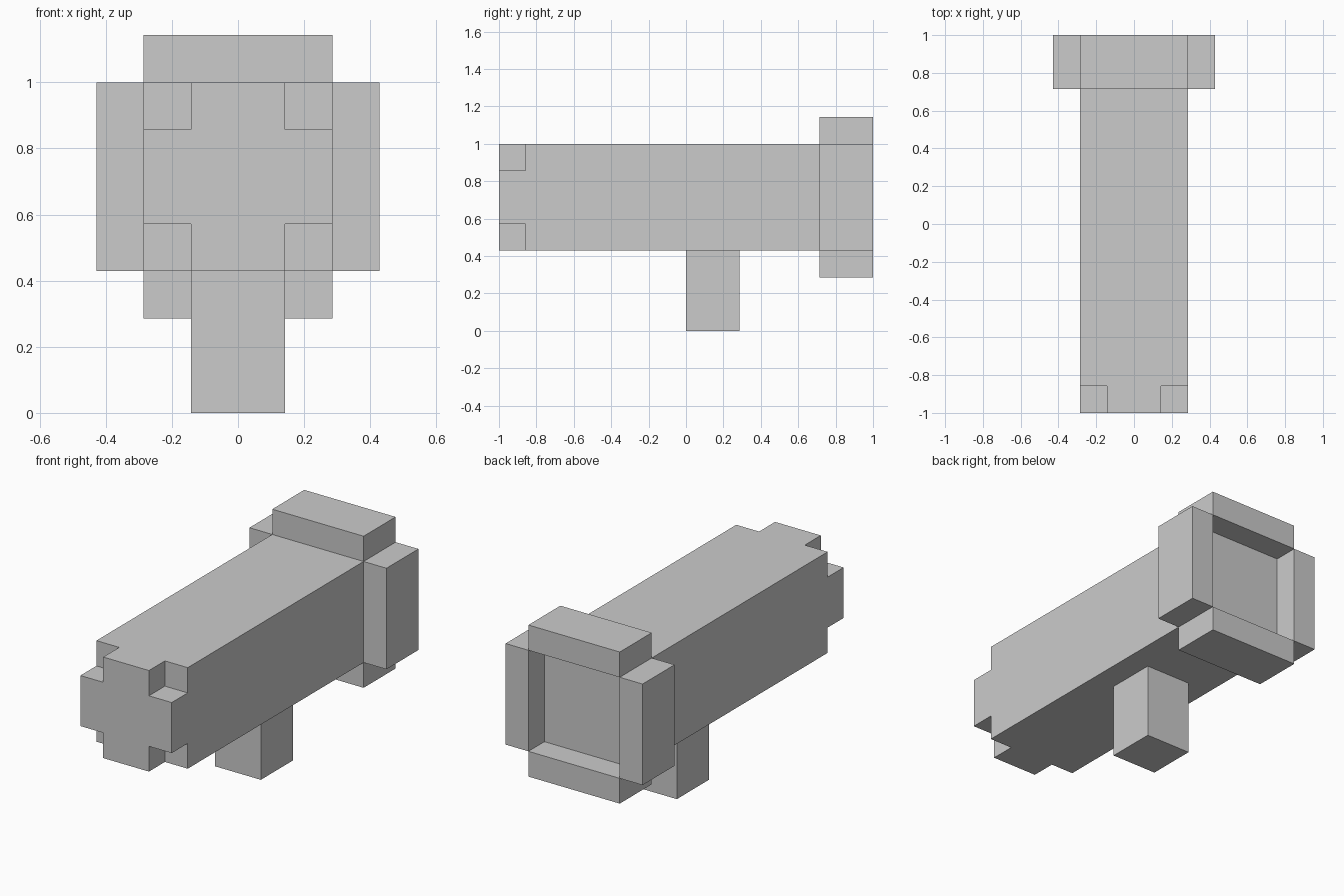
import bpy, bmesh

if "Cube" in bpy.data.objects:
    bpy.data.objects.remove(bpy.data.objects["Cube"])

U = 1 / 7  # the whole model sits on a grid of 1/7 unit


def prism(name, profile, y0, y1):
    """Extrude an (x, z) outline from y0 to y1, all in grid units."""
    bm = bmesh.new()
    face = bm.faces.new([bm.verts.new((x * U, y0 * U, z * U)) for x, z in profile])
    ext = bmesh.ops.extrude_face_region(bm, geom=[face])["geom"]
    verts = [g for g in ext if isinstance(g, bmesh.types.BMVert)]
    bmesh.ops.translate(bm, verts=verts, vec=(0, (y1 - y0) * U, 0))
    bmesh.ops.recalc_face_normals(bm, faces=bm.faces)
    mesh = bpy.data.meshes.new(name)
    bm.to_mesh(mesh)
    bm.free()
    obj = bpy.data.objects.new(name, mesh)
    bpy.context.collection.objects.link(obj)
    return obj


def box(name, x0, x1, y0, y1, z0, z1):
    return prism(name, [(x0, z0), (x1, z0), (x1, z1), (x0, z1)], y0, y1)


# Long square barrel, stopping short of the rear to leave a recess
box("barrel", -2, 2, -6, 6, 3, 7)

# Cross-shaped nose: the barrel's front end with notched corners
prism("nose", [(-1, 3), (1, 3), (1, 4), (2, 4), (2, 6), (1, 6),
               (1, 7), (-1, 7), (-1, 6), (-2, 6), (-2, 4), (-1, 4)], -7, -6)

# Rear collar, four slabs around the recess
box("collar_top", -2, 2, 5, 7, 7, 8)
box("collar_bottom", -2, 2, 5, 7, 2, 3)
for side, x in (("left", -3), ("right", 2)):
    box("collar_" + side, x, x + 1, 5, 7, 3, 7)

# Support post
box("post", -1, 1, 0, 2, 0, 3)
